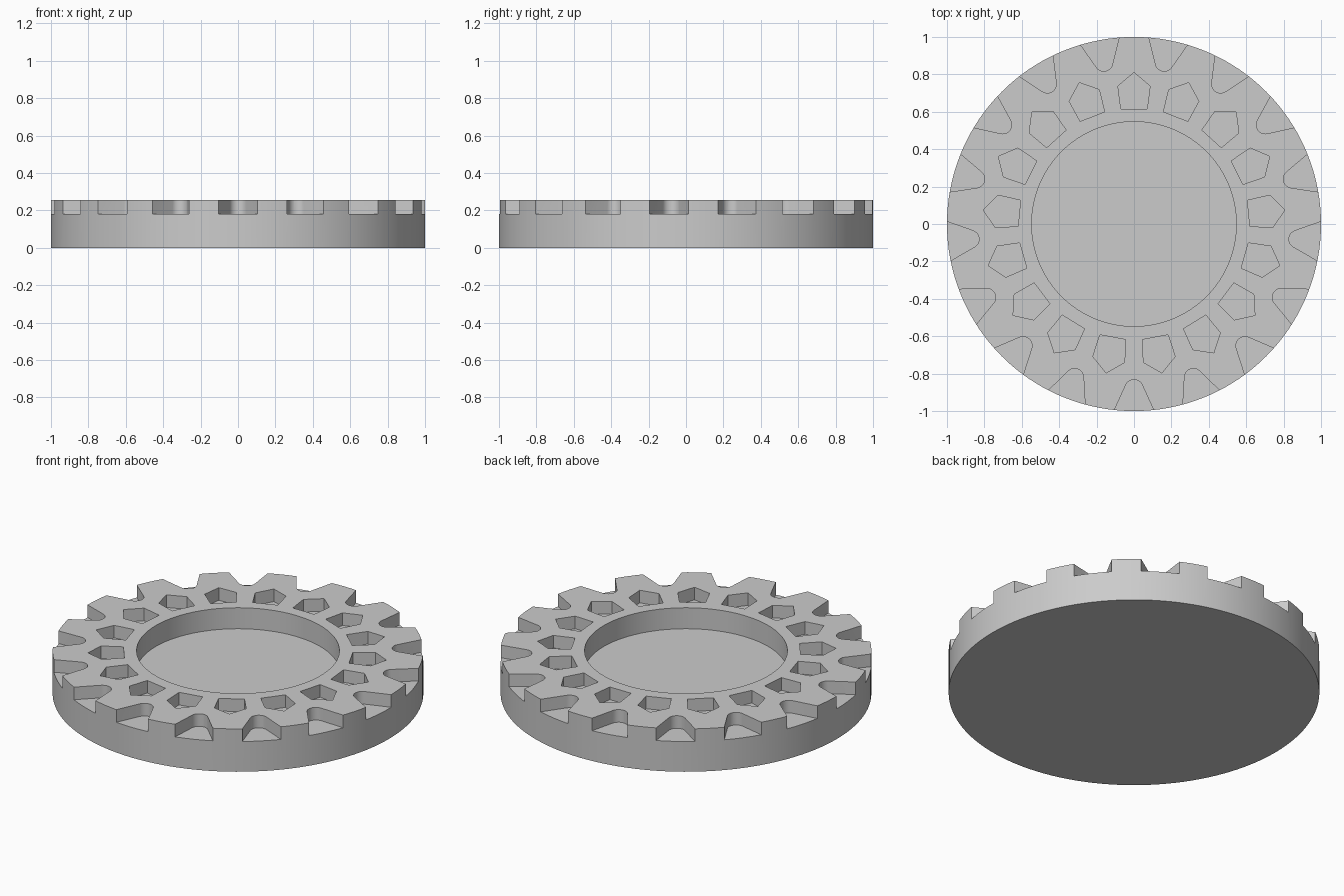
import bpy
import bmesh
from math import sin, cos, tan, radians, tau, pi

cube = bpy.data.objects.get("Cube")
if cube:
    bpy.data.objects.remove(cube, do_unlink=True)

COUNT = 17            # notches and pockets around the ring
HEIGHT = 0.255
CUT_Z = 0.18          # floor of notches and pockets
SEGMENTS = COUNT * 8

grey = bpy.data.materials.new("light grey")
grey.use_nodes = True
grey.diffuse_color = (0.6, 0.6, 0.6, 1)
grey.node_tree.nodes["Principled BSDF"].inputs["Base Color"].default_value = (0.6, 0.6, 0.6, 1)


def make_object(name, bm):
    bmesh.ops.recalc_face_normals(bm, faces=bm.faces)
    mesh = bpy.data.meshes.new(name)
    bm.to_mesh(mesh)
    bm.free()
    mesh.materials.append(grey)
    obj = bpy.data.objects.new(name, mesh)
    bpy.context.collection.objects.link(obj)
    return obj


def add_prism(bm, outline, angle, z0, z1):
    """Extrude an outline of (sideways, outward) points, turned to an angle."""
    c, s = cos(angle), sin(angle)
    rings = [[bm.verts.new((r * c - t * s, r * s + t * c, z)) for t, r in outline]
             for z in (z0, z1)]
    bm.faces.new(rings[0][::-1])
    bm.faces.new(rings[1])
    n = len(outline)
    for i in range(n):
        j = (i + 1) % n
        bm.faces.new((rings[0][i], rings[0][j], rings[1][j], rings[1][i]))


# Ring body: outer wall, flat top, round central recess
bm = bmesh.new()
profile = [(1, 0), (1, HEIGHT), (0.547, HEIGHT), (0.547, 0.13)]
rings = [[bm.verts.new((r * cos(tau * i / SEGMENTS), r * sin(tau * i / SEGMENTS), z))
          for i in range(SEGMENTS)] for r, z in profile]
for low, high in zip(rings, rings[1:]):
    for i in range(SEGMENTS):
        j = (i + 1) % SEGMENTS
        bm.faces.new((low[i], low[j], high[j], high[i]))
bm.faces.new(rings[0][::-1])
bm.faces.new(rings[-1])
body = make_object("notched_ring", bm)

# Rim notch: a wedge with a rounded inner tip
flare, tip_r, tip_c = radians(24.5), 0.048, 0.88
arc = [flare + (pi - 2 * flare) * i / 10 for i in range(11)]
notch = [(tip_r * cos(a), tip_c - tip_r * sin(a)) for a in arc]
mouth = notch[0][0] + (1.1 - notch[0][1]) * tan(flare)
notch += [(-mouth, 1.1), (mouth, 1.1)]

# Pentagonal pocket pointing outward
pocket = [(-0.07, 0.616), (0.07, 0.616), (0.086, 0.737), (0, 0.81), (-0.086, 0.737)]

bm = bmesh.new()
for k in range(COUNT):
    turn = tau * k / COUNT
    add_prism(bm, notch, turn - pi / 2, CUT_Z, HEIGHT + 0.1)
    add_prism(bm, pocket, turn + pi / 2, CUT_Z, HEIGHT + 0.1)
cutter = make_object("notch_and_pocket_cutter", bm)
cutter.hide_render = True

# Cut the ring, then drop the helper
cut = body.modifiers.new("cuts", "BOOLEAN")
cut.operation = "DIFFERENCE"
cut.solver = "EXACT"
cut.object = cutter
bpy.ops.object.select_all(action="DESELECT")
body.select_set(True)
bpy.context.view_layer.objects.active = body
bpy.ops.object.modifier_apply(modifier=cut.name)
bpy.data.objects.remove(cutter, do_unlink=True)
bpy.ops.object.shade_smooth_by_angle(angle=radians(30))
